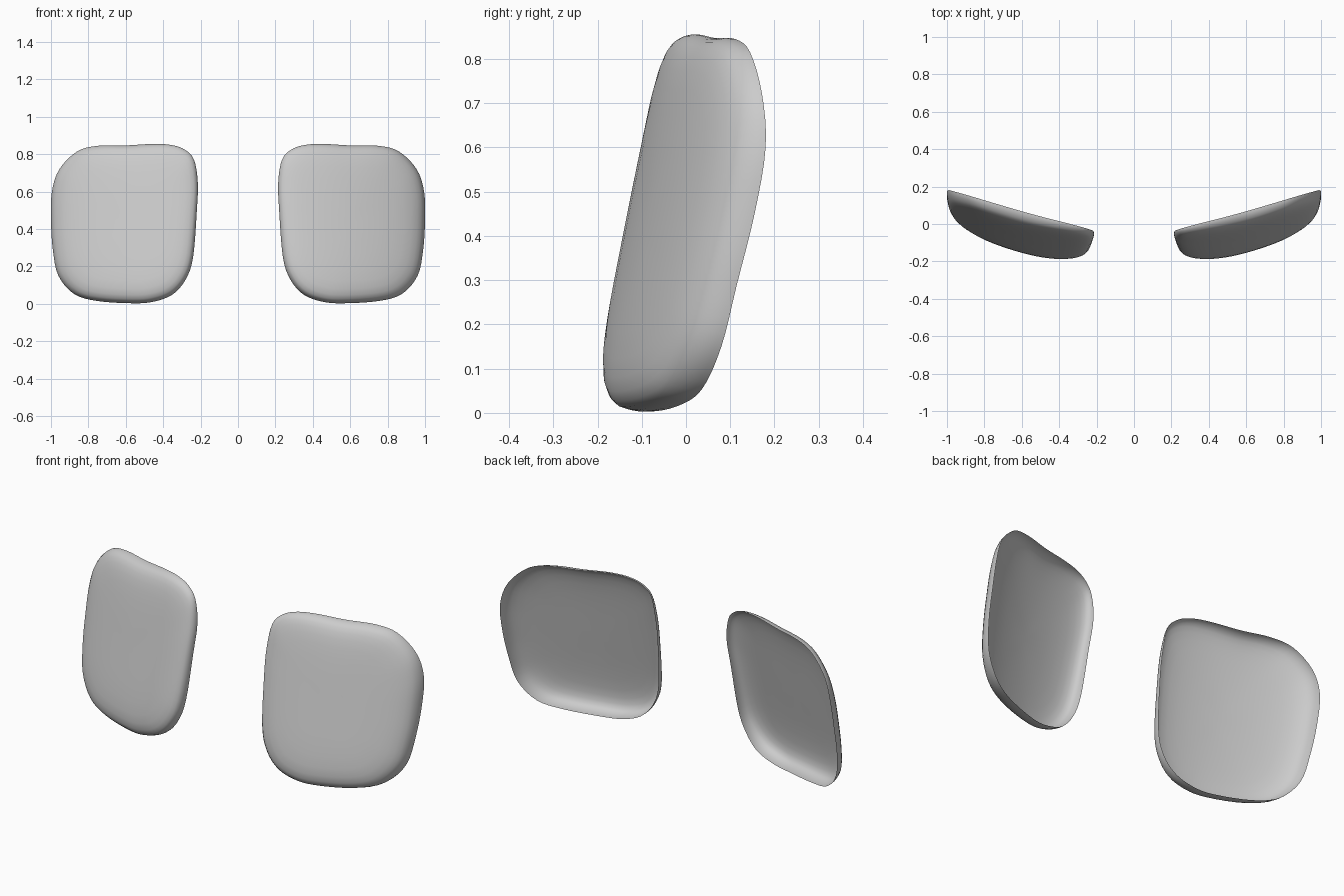
import bpy, bmesh
from mathutils import Vector

if "Cube" in bpy.data.objects:
    bpy.data.objects.remove(bpy.data.objects["Cube"])

# Outline of the open back rim (x, rim depth y, z), going round once
RIM = [(1.0, .155, .45), (.995, .18, .60), (.955, .172, .72), (.86, .145, .815), (.75, .112, .845),
       (.60, .068, .847), (.46, .03, .855), (.36, .005, .85), (.285, -.015, .825), (.235, -.03, .77),
       (.215, -.042, .65), (.22, -.07, .50), (.24, -.105, .25), (.28, -.115, .13), (.35, -.11, .05),
       (.45, -.10, .012), (.56, -.08, .003), (.75, -.02, .015), (.875, .035, .052), (.96, .08, .15),
       (.99, .115, .29)]

# Section from the middle to the rim: (radius fraction, blend to rim depth)
SECTION = [(.2, 0), (.4, 0), (.58, .01), (.72, .04), (.82, .09), (.895, .18),
           (.945, .30), (.975, .45), (.992, .66), (1, .84), (1, 1)]
CX, CZ, STEPS = .6, .43, 4


def face_y(x, z):
    """Depth of the gently bowed, tilted front face."""
    d = x - .38
    return -.182 + .21 * (z - .2) + .13 * d + .3 * d * d


def smooth_loop(pts, steps):
    """Closed Catmull-Rom curve through the points."""
    pts = [Vector(p) for p in pts]
    out, n = [], len(pts)
    for i in range(n):
        a, b, c, d = (pts[(i + k) % n] for k in (-1, 0, 1, 2))
        for s in range(steps):
            t = s / steps
            out.append(.5 * (2 * b + (c - a) * t + (2 * a - 5 * b + 4 * c - d) * t * t
                             + (3 * b - a - 3 * c + d) * t ** 3))
    return out


# Pad shell: rings growing from the middle of the face to the rim
bm = bmesh.new()
rim = smooth_loop(RIM, STEPS)
rings = []
for r, w in SECTION:
    ring = []
    for p in rim:
        x, z = CX + (p.x - CX) * r, CZ + (p.z - CZ) * r
        y = face_y(x, z) + (p.y - face_y(p.x, p.z)) * w
        ring.append(bm.verts.new((x, y, z)))
    rings.append(ring)

n = len(rim)
mid = bm.verts.new((CX, face_y(CX, CZ), CZ))
for i in range(n):
    j = (i + 1) % n
    bm.faces.new((mid, rings[0][i], rings[0][j]))
    for a, b in zip(rings, rings[1:]):
        bm.faces.new((a[i], b[i], b[j], a[j]))
bmesh.ops.recalc_face_normals(bm, faces=bm.faces)
bm.faces.ensure_lookup_table()
if bm.faces[0].normal.y > 0:
    bmesh.ops.reverse_faces(bm, faces=bm.faces)

mesh = bpy.data.meshes.new("curved_pads")
bm.to_mesh(mesh)
bm.free()
pads = bpy.data.objects.new("curved_pads", mesh)
bpy.context.collection.objects.link(pads)

# Second pad mirrored across x = 0
mirror = pads.modifiers.new("mirror", 'MIRROR')
mirror.use_axis[0] = True
mirror.use_mirror_merge = False

bpy.context.view_layer.objects.active = pads
pads.select_set(True)
bpy.ops.object.shade_smooth_by_angle(angle=.5)
